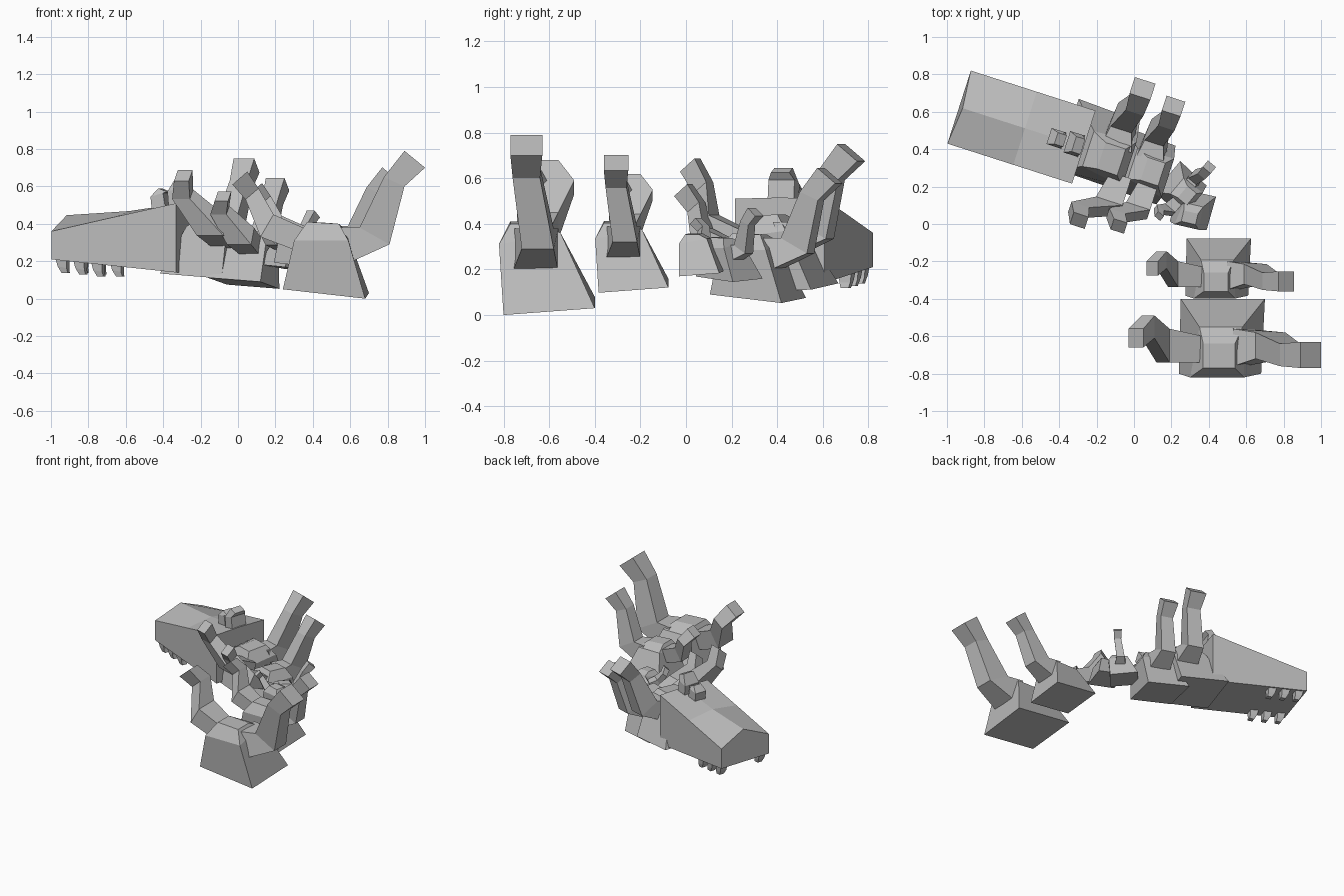
import bpy, bmesh, math
from mathutils import Matrix, Vector

default = bpy.data.objects.get("Cube")
if default:
    bpy.data.objects.remove(default, do_unlink=True)

GREY = (0.5, 0.5, 0.5, 1)
stone = bpy.data.materials.new("plain grey")
stone.use_nodes = True
stone.diffuse_color = GREY
stone.node_tree.nodes["Principled BSDF"].inputs["Base Color"].default_value = GREY


def loft(name, rings, place):
    """Skin a row of matching rings, cap both ends and place the part."""
    bm = bmesh.new()
    loops = [[bm.verts.new(Vector(p)) for p in ring] for ring in rings]
    for low, high in zip(loops, loops[1:]):
        for i in range(len(low)):
            j = (i + 1) % len(low)
            bm.faces.new((low[i], low[j], high[j], high[i]))
    bm.faces.new(loops[0])
    bm.faces.new(loops[-1])
    bmesh.ops.recalc_face_normals(bm, faces=bm.faces)
    mesh = bpy.data.meshes.new(name)
    bm.to_mesh(mesh)
    bm.free()
    mesh.materials.append(stone)
    obj = bpy.data.objects.new(name, mesh)
    bpy.context.collection.objects.link(obj)
    obj.matrix_world = place


def slab(inner, outer, y, half):
    """Rectangular limb section from its inner and outer edge in x and z."""
    (ax, az), (bx, bz) = inner, outer
    return [(ax, y - half, az), (ax, y + half, az),
            (bx, y + half, bz), (bx, y - half, bz)]


def frame(location, turn, scale=1, roll=0):
    return (Matrix.Translation(location)
            @ Matrix.Rotation(math.radians(turn), 4, "Z")
            @ Matrix.Rotation(math.radians(roll), 4, "Y")
            @ Matrix.Scale(scale, 4))


# Body block: wide skewed foot, leaning shoulder, small flat top
BODY = [
    [(-.23, -.2, .06), (.21, -.2, .01), (.23, .2, .04), (-.22, .2, .09)],
    [(-.17, -.22, .32), (.12, -.22, .32), (.11, .05, .37), (-.12, .05, .37)],
    [(-.1, -.17, .42), (.07, -.17, .41), (.07, -.04, .41), (-.1, -.04, .42)],
]

# Raised limbs: shoulder, elbow, wrist, tip
TALL_LIMB = [
    slab((.06, .39), (.12, .2), -.06, .1),
    slab((.18, .39), (.34, .3), -.05, .07),
    slab((.31, .66), (.42, .61), -.1, .06),
    slab((.42, .8), (.53, .71), -.1, .07),
]


def bent_limb(sweep):
    """Folded limb; sweep sets the elbow further forward and lower."""
    drop = sweep / 2
    return [
        slab((-.1, .38 - drop), (-.14, .26 - drop), -.07 - sweep, .07),
        slab((-.28, .46 - drop), (-.35, .34 - drop), -.05 - sweep, .09),
        slab((-.36, .6), (-.43, .54), .05, .06),
        slab((-.42, .69 + drop), (-.5, .62 + drop), -.01 + drop, .05),
    ]


def segment(name, location, turn, scale, roll=0):
    loft(name + "_body", BODY, frame(location, turn, scale, roll))


def limbs(name, location, turn, scale, sweep=0):
    place = frame(location, turn, scale)
    loft(name + "_tall_limb", TALL_LIMB, place)
    loft(name + "_bent_limb", bent_limb(sweep), place)


# Two loose segments, then the curved chain that runs up to the head
for name, spot, turn, scale, sweep in (
        ("large_loose", (.47, -.6, -.01), 0, 1, 0),
        ("small_loose", (.45, -.23, .09), 0, .765, 0),
        ("middle", (.03, .315, .045), 72, .75, .03)):
    segment(name, spot, turn, scale)
    limbs(name, spot, turn, scale, sweep)
segment("neck", (-.19, .43, .08), 72, .87, roll=-7)
limbs("neck", (-.155, .375, .085), 72, .83, sweep=.07)
segment("tail", (.25, .19, .14), 50, .48)
limbs("tail", (.25, .185, .15), 50, .4)
segment("tail_end", (.315, .08, .165), -13, .46)

# Head: ridged snout widening into a flat-topped back
head_place = frame((-.935, .625, 0), -17.8)


def head_ring(x, low, side, ridge, lean):
    w = .205
    return [(x, -w, low), (x, -w, side), (x + lean, 0, ridge),
            (x, w, side), (x, w, low)]


loft("head", [head_ring(0, .21, .36, .446, .02),
              head_ring(.37, .173, .44, .468, 0),
              head_ring(.7, .14, .51, .515, 0)], head_place)

# Teeth: three hooked pegs on each side
for side, label in ((-1, "right"), (1, "left")):
    for i in range(3):
        x, y = .02 + .1 * i, side * .165
        z = .215 - .1 * x
        loft(f"{label}_tooth_{i + 1}", [
            slab((x, z), (x + .06, z), y, .03),
            slab((x + .01, z - .04), (x + .06, z - .05), y, .025),
            slab((x + .03, z - .075), (x + .065, z - .075), y, .018),
        ], head_place)

# Crest: two bent knobs on the back of the head
for name, x, top, half in (("front_crest", .515, .59, .045),
                           ("rear_crest", .615, .645, .06)):
    mid = (top + .5) / 2
    loft(name, [
        slab((x, .45), (x + .08, .45), 0, half),
        slab((x - .01, mid), (x + .06, mid + .02), 0, half),
        slab((x + .03, top), (x + .08, top - .02), 0, half * .7),
    ], head_place)
